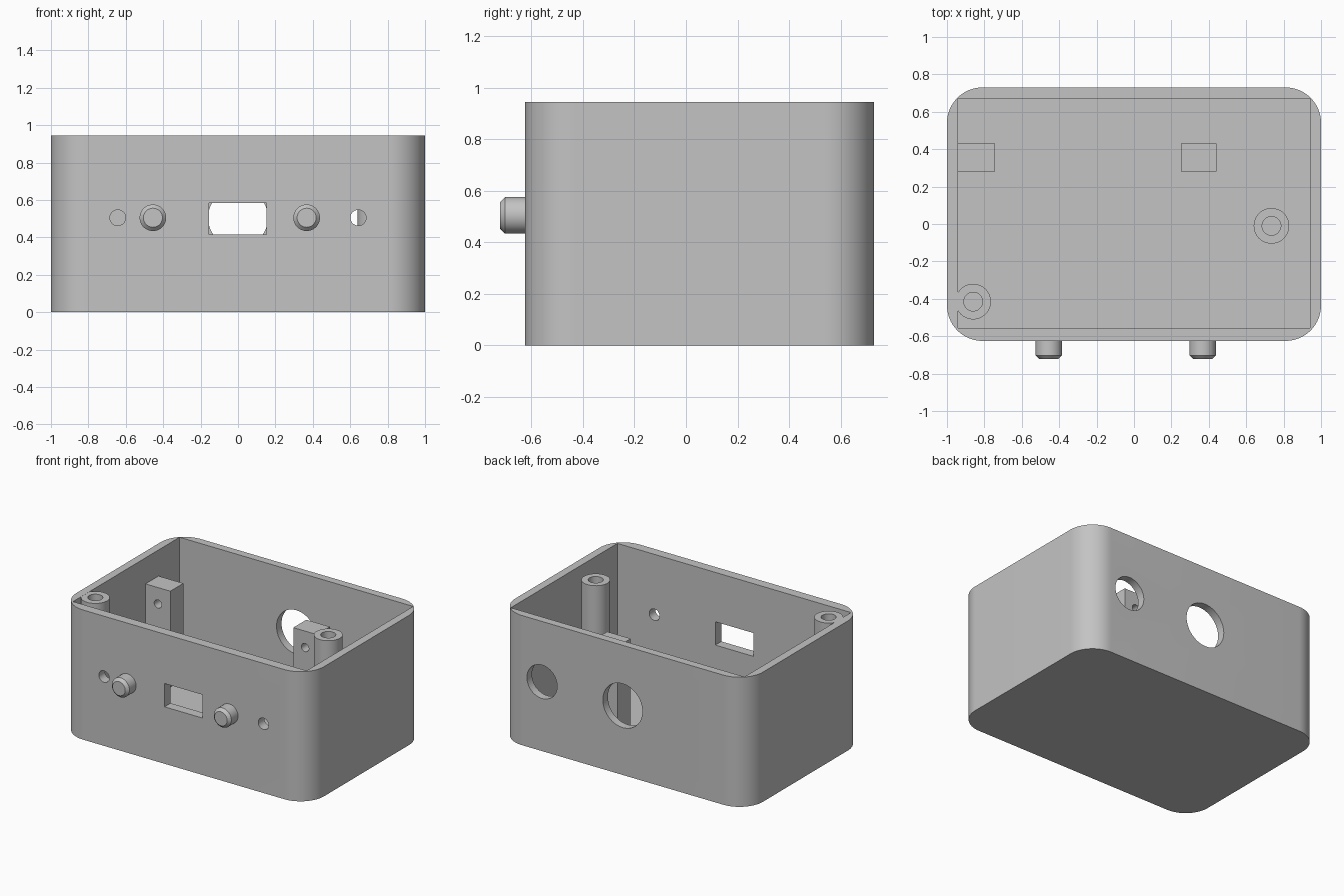
import bpy, bmesh
from math import radians
from mathutils import Matrix, Vector

cube = bpy.data.objects.get("Cube")
if cube:
    bpy.data.objects.remove(cube, do_unlink=True)

grey = bpy.data.materials.new("plain_grey")
grey.use_nodes = True
colour = (0.55, 0.55, 0.55, 1)
grey.diffuse_color = colour
grey.node_tree.nodes["Principled BSDF"].inputs["Base Color"].default_value = colour

HEIGHT, FLOOR, MID = 0.945, 0.055, 0.505
FRONT, BACK = -0.625, 0.73


def finish(name, bm):
    mesh = bpy.data.meshes.new(name)
    bmesh.ops.recalc_face_normals(bm, faces=bm.faces)
    bm.to_mesh(mesh)
    bm.free()
    mesh.materials.append(grey)
    ob = bpy.data.objects.new(name, mesh)
    bpy.context.collection.objects.link(ob)
    return ob


def box(name, low, high, corner=0):
    """Block between two corners, optionally with rounded upright edges."""
    low, high = Vector(low), Vector(high)
    bm = bmesh.new()
    bmesh.ops.create_cube(bm, size=1, matrix=Matrix.Translation((low + high) / 2)
                          @ Matrix.Diagonal((*(high - low), 1)))
    if corner:
        upright = [e for e in bm.edges
                   if abs(e.verts[0].co.z - e.verts[1].co.z) > 0.1]
        bmesh.ops.bevel(bm, geom=upright, offset=corner, segments=20,
                        profile=0.5, affect='EDGES')
    return finish(name, bm)


def cylinder(name, start, end, radius, chamfer=0):
    """Round bar between two points, optionally chamfered at its end."""
    start, end = Vector(start), Vector(end)
    axis = end - start
    turn = Vector((0, 0, 1)).rotation_difference(axis).to_matrix().to_4x4()
    bm = bmesh.new()
    bmesh.ops.create_cone(bm, cap_ends=True, segments=48, radius1=radius,
                          radius2=radius, depth=axis.length,
                          matrix=Matrix.Translation((start + end) / 2) @ turn)
    if chamfer:
        rim = [e for e in bm.edges
               if all((v.co - end).dot(axis) > -1e-4 for v in e.verts)]
        bmesh.ops.bevel(bm, geom=rim, offset=chamfer, segments=1, affect='EDGES')
    return finish(name, bm)


def cut(ob, cutters):
    """Subtract the cutters, then throw them away."""
    for c in cutters:
        c.hide_render = True
        mod = ob.modifiers.new("cut", 'BOOLEAN')
        mod.operation, mod.solver, mod.object = 'DIFFERENCE', 'EXACT', c
    bpy.context.view_layer.update()
    graph = bpy.context.evaluated_depsgraph_get()
    mesh = bpy.data.meshes.new_from_object(ob.evaluated_get(graph))
    ob.modifiers.clear()
    ob.data = mesh
    for c in cutters:
        bpy.data.objects.remove(c, do_unlink=True)


def soften(ob):
    ob.data.shade_smooth()
    ob.data.set_sharp_from_angle(angle=radians(30))


# Open case: rounded outside, square cavity, openings front and back
case = box("case", (-1, FRONT, 0), (1, BACK, HEIGHT), corner=0.19)
cutters = [
    box("cavity", (-0.942, -0.555, FLOOR), (0.942, 0.672, HEIGHT + 0.2)),
    box("window", (-0.155, -0.8, 0.415), (0.152, -0.4, 0.585)),
    cylinder("large_back_hole", (0, 0.5, MID), (0, 0.9, MID), 0.16),
    cylinder("small_back_hole", (0.65, 0.5, MID), (0.65, 0.9, MID), 0.122),
]
for x in (-0.643, 0.643):
    cutters.append(cylinder("front_hole", (x, -0.8, MID), (x, -0.4, MID), 0.042))
cut(case, cutters)
soften(case)

# Push buttons on the front wall
for side, x in (("right", -0.455), ("left", 0.367)):
    soften(cylinder(side + "_button", (x, -0.6, MID), (x, -0.722, MID), 0.071, 0.02))

# Screw posts with bored tops
for name, x, y in (("corner_post", -0.86, -0.415), ("side_post", 0.735, -0.01)):
    post = cylinder(name, (x, y, FLOOR - 0.02), (x, y, HEIGHT - 0.001), 0.095)
    cut(post, [cylinder("bore", (x, y, 0.1), (x, y, HEIGHT + 0.1), 0.05)])
    soften(post)

# Mounting blocks with a hole from front to back
for name, x0, x1 in (("wall_block", -0.95, -0.742), ("middle_block", 0.25, 0.44)):
    block = box(name, (x0, 0.28, FLOOR - 0.02), (x1, 0.43, 0.755))
    x = (max(x0, -0.942) + x1) / 2
    cut(block, [cylinder("bore", (x, 0.2, 0.635), (x, 0.5, 0.635), 0.03)])
    soften(block)
